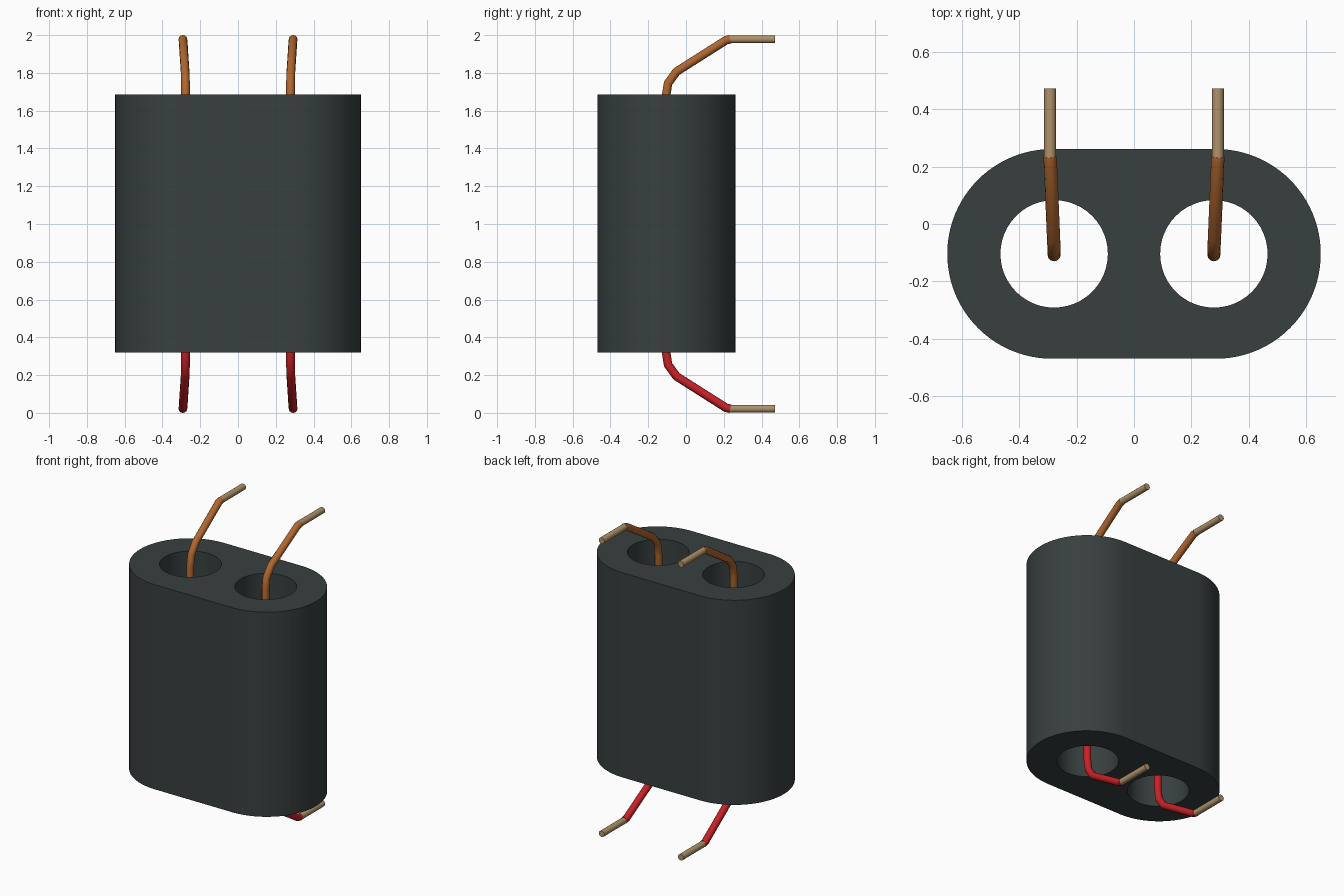
import bpy, bmesh
from math import cos, sin, pi, radians
from mathutils import Vector

old = bpy.data.objects.get("Cube")
if old:
    bpy.data.objects.remove(old, do_unlink=True)

BODY_Y = -0.104             # centre line of the body
BOTTOM, TOP = 0.32, 1.685   # body ends
SEG = 48


def material(name, rgb):
    m = bpy.data.materials.new(name)
    m.use_nodes = True
    m.diffuse_color = (*rgb, 1)
    bsdf = next(n for n in m.node_tree.nodes if n.type == 'BSDF_PRINCIPLED')
    bsdf.inputs["Base Color"].default_value = (*rgb, 1)
    return m


dark = material("dark grey ferrite", (0.040, 0.050, 0.050))
brown = material("brown insulation", (0.43, 0.135, 0.030))
red = material("red insulation", (0.58, 0.015, 0.020))
tinned = material("tan bare metal", (0.43, 0.29, 0.145))


def arc(cx, r, start, sweep, steps):
    return [(cx + r * cos(start + sweep * i / steps),
             BODY_Y + r * sin(start + sweep * i / steps)) for i in range(steps + 1)]


def smooth(ob, angle):
    bpy.ops.object.select_all(action='DESELECT')
    ob.select_set(True)
    bpy.context.view_layer.objects.active = ob
    bpy.ops.object.shade_smooth_by_angle(angle=radians(angle))


# Body: rounded block with two round bores
bm = bmesh.new()
loops = [arc(0.285, 0.365, -pi / 2, pi, SEG) + arc(-0.285, 0.365, pi / 2, pi, SEG)]
loops += [arc(s * 0.278, 0.187, 0, 2 * pi, SEG)[:-1] for s in (1, -1)]
edges = []
for loop in loops:
    vs = [bm.verts.new((x, y, BOTTOM)) for x, y in loop]
    edges += [bm.edges.new((a, b)) for a, b in zip(vs, vs[1:] + vs[:1])]
bmesh.ops.triangle_fill(bm, use_beauty=True, edges=edges, normal=(0, 0, 1))
new = bmesh.ops.extrude_face_region(bm, geom=bm.faces[:])["geom"]
bmesh.ops.translate(bm, vec=(0, 0, TOP - BOTTOM),
                    verts=[g for g in new if isinstance(g, bmesh.types.BMVert)])
bmesh.ops.recalc_face_normals(bm, faces=bm.faces)
mesh = bpy.data.meshes.new("ferrite_body")
bm.to_mesh(mesh)
bm.free()
body = bpy.data.objects.new("ferrite_body", mesh)
bpy.context.collection.objects.link(body)
mesh.materials.append(dark)
smooth(body, 30)


def tube(name, points, radius, mat):
    cu = bpy.data.curves.new(name, 'CURVE')
    cu.dimensions = '3D'
    cu.bevel_depth = radius
    cu.bevel_resolution = 4
    cu.use_fill_caps = True
    sp = cu.splines.new('POLY')
    sp.points.add(len(points) - 1)
    for p, co in zip(sp.points, points):
        p.co = (*co, 1)
    cu.materials.append(mat)
    ob = bpy.data.objects.new(name, cu)
    bpy.context.collection.objects.link(ob)
    bpy.ops.object.select_all(action='DESELECT')
    ob.select_set(True)
    bpy.context.view_layer.objects.active = ob
    bpy.ops.object.convert(target='MESH')
    smooth(bpy.context.object, 50)


# Wire path for the upper left lead; the others are mirrored from it
wire = [(0.278, -0.107, 1.0), (0.278, -0.107, 1.67), (0.278, -0.095, 1.745),
        (0.28, -0.05, 1.807), (0.291, 0.212, 1.973), (0.292, 0.235, 1.978)]
tip = [(0.292, 0.225, 1.978), (0.292, 0.472, 1.978)]

for side, sx in (("left", 1), ("right", -1)):
    for level, up, mat in (("upper", True, brown), ("lower", False, red)):
        def place(path):
            return [Vector((sx * x, y, z if up else 2 - z)) for x, y, z in path]
        tube(f"{level}_wire_{side}", place(wire), 0.023, mat)
        tube(f"{level}_bare_tip_{side}", place(tip), 0.021, tinned)
